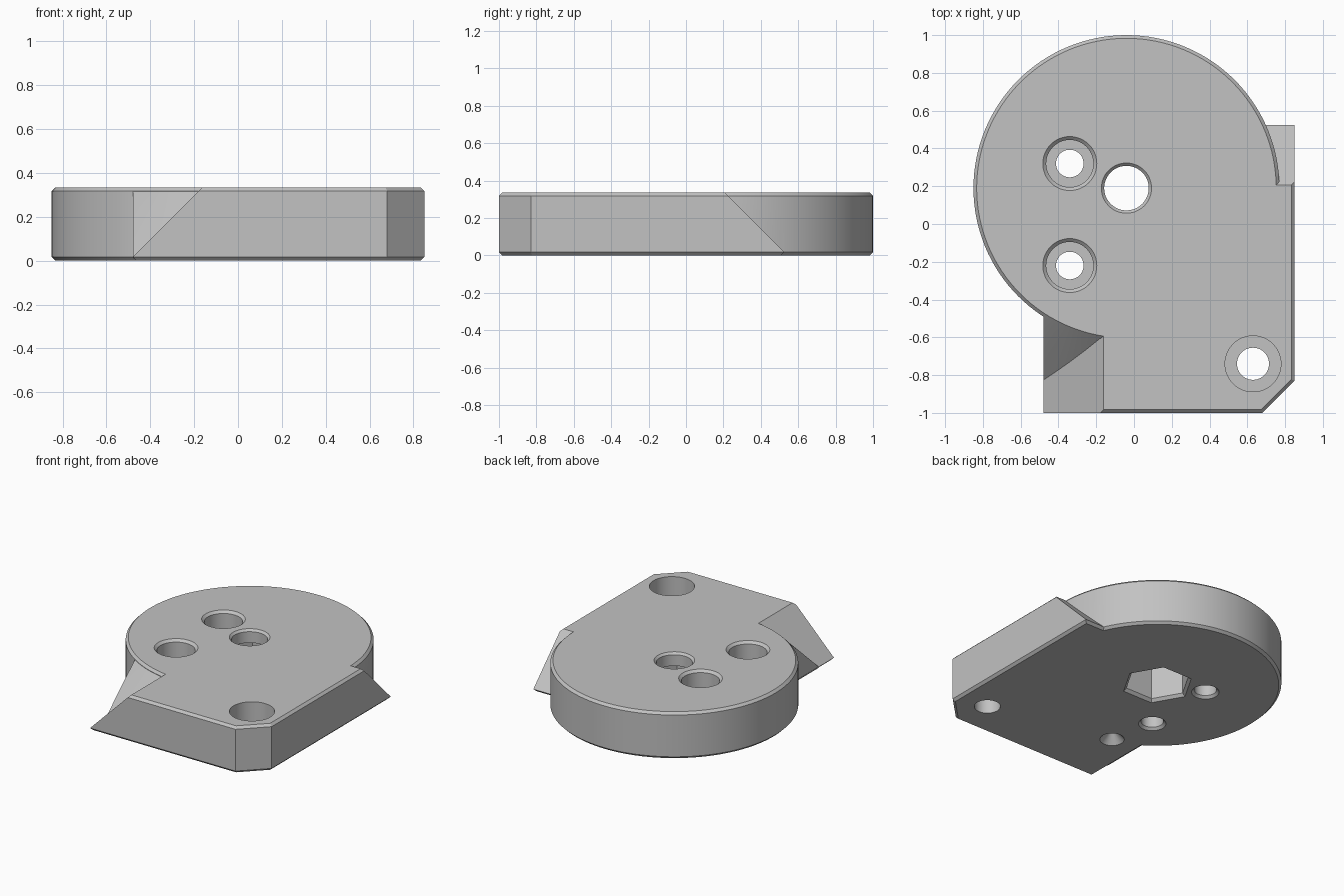
import bpy
import bmesh
from math import cos, sin, tau
from mathutils import Vector

if "Cube" in bpy.data.objects:
    bpy.data.objects.remove(bpy.data.objects["Cube"])

HEIGHT = 0.335
BEVEL = 0.017
TOP = HEIGHT - BEVEL
CENTRE = (-0.04, 0.19)
RADIUS = 0.81
GREY = (0.54, 0.54, 0.54, 1)

grey = bpy.data.materials.new("plain grey")
grey.use_nodes = True
grey.diffuse_color = GREY
grey.node_tree.nodes["Principled BSDF"].inputs["Base Color"].default_value = GREY


def loft(name, rings, cuts=()):
    """Closed solid through equal-sized rings of points, trimmed by planes."""
    bm = bmesh.new()
    loops = [[bm.verts.new(p) for p in ring] for ring in rings]
    n = len(loops[0])
    for low, high in zip(loops, loops[1:]):
        for i in range(n):
            j = (i + 1) % n
            bm.faces.new((low[i], low[j], high[j], high[i]))
    bm.faces.new(loops[0][::-1])
    bm.faces.new(loops[-1])
    for point, normal in cuts:
        bmesh.ops.bisect_plane(bm, geom=bm.verts[:] + bm.edges[:] + bm.faces[:],
                               plane_co=point, plane_no=normal, clear_outer=True)
        bmesh.ops.holes_fill(bm, edges=[e for e in bm.edges if e.is_boundary], sides=0)
    bmesh.ops.recalc_face_normals(bm, faces=bm.faces[:])
    mesh = bpy.data.meshes.new(name)
    bm.to_mesh(mesh)
    bm.free()
    mesh.materials.append(grey)
    obj = bpy.data.objects.new(name, mesh)
    bpy.context.collection.objects.link(obj)
    return obj


def turned(name, centre, profile, sides=48, cuts=()):
    """Solid of revolution from (radius, height) pairs."""
    x, y = centre
    rings = [[(x + r * cos(tau * i / sides), y + r * sin(tau * i / sides), z)
              for i in range(sides)] for r, z in profile]
    return loft(name, rings, cuts)


def block_ring(slide, shrink, z):
    """Block outline with the two sloping ends slid in and all edges offset inward."""
    left, back = -0.48 + slide, 0.525 - slide
    points = [Vector(p) for p in ((left, -1), (0.68, -1), (0.85, -0.83), (0.85, back),
                                  (0.3, back), (0.3, 0), (0.1, -0.3), (left, -0.3))]
    ring = []
    for i, p in enumerate(points):
        a = (p - points[i - 1]).normalized()
        b = (points[(i + 1) % len(points)] - p).normalized()
        na, nb = Vector((-a.y, a.x)), Vector((-b.y, b.x))
        q = p + (na + nb) * shrink / (1 + na.dot(nb))
        ring.append((q.x, q.y, z))
    return ring


def combine(target, other, operation):
    mod = target.modifiers.new("join", 'BOOLEAN')
    mod.operation = operation
    mod.solver = 'EXACT'
    mod.object = other
    bpy.context.view_layer.objects.active = target
    bpy.ops.object.modifier_apply(modifier=mod.name)
    bpy.data.objects.remove(other)


# Round part of the plate
plate = turned("mounting_plate", CENTRE,
               [(RADIUS - BEVEL, 0), (RADIUS, BEVEL), (RADIUS, TOP), (RADIUS - BEVEL, HEIGHT)],
               sides=128)

# Angular block with two ends sloping at 45 degrees
slope = TOP - BEVEL
block = loft("block", [block_ring(0, BEVEL, 0), block_ring(0, 0, BEVEL),
                       block_ring(slope, 0, TOP), block_ring(slope, BEVEL, HEIGHT)])
combine(plate, block, 'UNION')

# Conical web between the round part and the sloping foot
web = turned("web", CENTRE, [(RADIUS + TOP - 0.013, 0.01), (RADIUS - 0.003, TOP)], sides=100,
             cuts=[((-0.479, 0, 0), (-1, 0, 0)), ((-0.1, 0, 0), (1, 0, 0)),
                   ((0, -0.35, 0), (0, 1, 0))])
combine(plate, web, 'UNION')

# Pivot hole with a hexagonal nut pocket underneath
pivot = [(0.118, -0.1), (0.118, HEIGHT - 0.015), (0.133, HEIGHT), (0.133, 0.4)]
combine(plate, turned("pivot_hole", CENTRE, pivot), 'DIFFERENCE')
pocket = [(0.235, -0.1), (0.235, 0), (0.215, 0.02), (0.215, 0.24)]
combine(plate, turned("nut_pocket", CENTRE, pocket, sides=6), 'DIFFERENCE')

# Pair of counterbored screw holes
screw = [(0.09, -0.1), (0.09, 0), (0.073, BEVEL), (0.073, 0.13), (0.125, 0.13),
         (0.125, TOP), (0.143, HEIGHT), (0.143, 0.4)]
for y in (0.32, -0.22):
    combine(plate, turned("screw_hole", (-0.34, y), screw), 'DIFFERENCE')

# Corner bolt hole
bolt = [(0.085, -0.1), (0.085, 0.13), (0.148, 0.13), (0.148, 0.4)]
combine(plate, turned("bolt_hole", (0.63, -0.74), bolt), 'DIFFERENCE')

# Conical locating dimple in the underside
dimple = [(0.08, -0.1), (0.08, 0), (0.005, 0.08)]
combine(plate, turned("dimple", (-0.27, -0.545), dimple), 'DIFFERENCE')

# Smooth round walls, sharp edges
bpy.ops.object.select_all(action='DESELECT')
plate.select_set(True)
bpy.context.view_layer.objects.active = plate
bpy.ops.object.shade_smooth_by_angle(angle=0.4)
